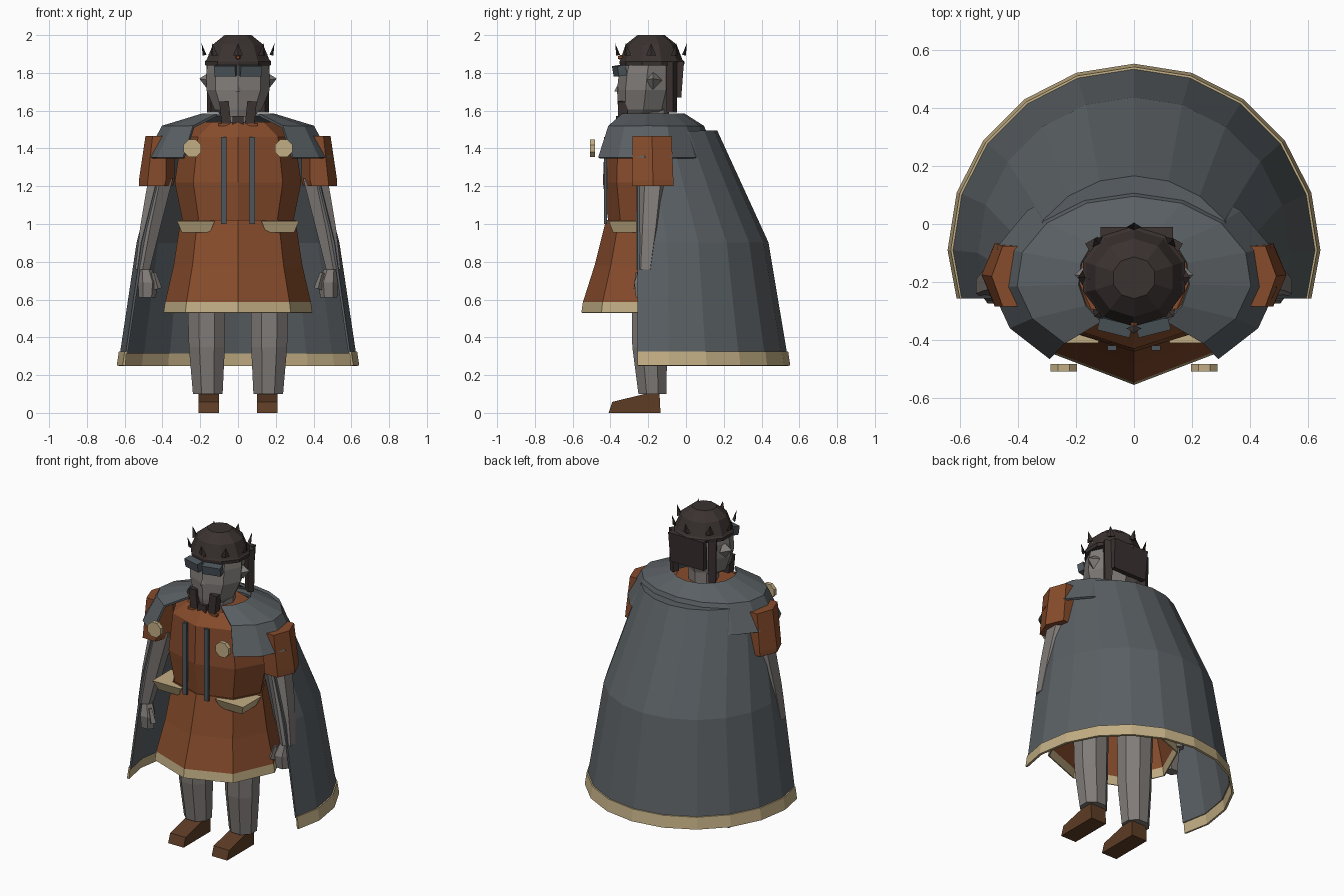
import bpy, bmesh
from math import cos, sin, radians
from mathutils import Vector

cube = bpy.data.objects.get("Cube")
if cube:
    bpy.data.objects.remove(cube)


def material(name, r, g, b):
    lin = [((c / 255 + 0.055) / 1.055) ** 2.4 for c in (r, g, b)] + [1]
    m = bpy.data.materials.new(name)
    m.use_nodes = True
    m.diffuse_color = lin
    m.node_tree.nodes["Principled BSDF"].inputs["Base Color"].default_value = lin
    return m


RUST = material("rust cloth", 135, 76, 44)
TAN = material("tan trim", 194, 174, 132)
CAPE = material("cape grey", 90, 96, 100)
SKIN = material("grey skin", 128, 123, 120)
LEATHER = material("brown leather", 93, 60, 37)
DARK = material("dark helmet", 58, 50, 48)
SLATE = material("slate", 77, 86, 92)


def finish(name, bm, mats):
    bmesh.ops.recalc_face_normals(bm, faces=bm.faces)
    me = bpy.data.meshes.new(name)
    bm.to_mesh(me)
    bm.free()
    for m in mats:
        me.materials.append(m)
    ob = bpy.data.objects.new(name, me)
    bpy.context.collection.objects.link(ob)
    return ob


def loft(name, rings, mats, n=8, start=-90, arc=360, caps=True, trim_below=0, front=-9, thick=0):
    """Skin elliptical rings (z, rx, ry, cy, cx); arc < 360 leaves the front open."""
    bm = bmesh.new()
    closed = arc == 360
    count = n if closed else n + 1
    rows = []
    for z, rx, ry, cy, *cx in rings:
        row = []
        for i in range(count):
            a = radians(start + arc * i / n)
            x = (cx[0] if cx else 0) + rx * cos(a)
            row.append(bm.verts.new((x, max(cy + ry * sin(a), front), z)))
        rows.append(row)
    for lo, hi in zip(rows, rows[1:]):
        for i in range(n):
            j = (i + 1) % count
            f = bm.faces.new((lo[i], lo[j], hi[j], hi[i]))
            if f.calc_center_median().z < trim_below:
                f.material_index = 1
    if closed and caps:
        bm.faces.new(rows[0])
        bm.faces.new(rows[-1])
    ob = finish(name, bm, mats)
    if thick:
        mod = ob.modifiers.new("thickness", "SOLIDIFY")
        mod.thickness = thick
        mod.offset = 0
    return ob


def box(name, loc, size, mat, rot=(0, 0, 0), taper=1.0):
    """Box whose lower end is scaled by taper."""
    bm = bmesh.new()
    bmesh.ops.create_cube(bm, size=1)
    for v in bm.verts:
        if v.co.z < 0:
            v.co.x *= taper
            v.co.y *= taper
        v.co = Vector(v.co[i] * size[i] for i in range(3))
    ob = finish(name, bm, [mat])
    ob.location = loc
    ob.rotation_euler = [radians(a) for a in rot]


def cone(name, loc, r1, r2, depth, mat, sides=4, rot=(0, 0, 0), flat=1.0):
    bm = bmesh.new()
    bmesh.ops.create_cone(bm, cap_ends=True, segments=sides, radius1=r1, radius2=r2, depth=depth)
    for v in bm.verts:
        v.co.x *= flat
    ob = finish(name, bm, [mat])
    ob.location = loc
    ob.rotation_euler = [radians(a) for a in rot]


def prism(name, outline, direction, mat):
    """Extrude a closed outline of 3D points along a direction."""
    bm = bmesh.new()
    face = bm.faces.new([bm.verts.new(p) for p in outline])
    new = bmesh.ops.extrude_face_region(bm, geom=[face])["geom"]
    verts = [g for g in new if isinstance(g, bmesh.types.BMVert)]
    bmesh.ops.translate(bm, verts=verts, vec=direction)
    # The starting face is replaced so the solid stays closed
    if not face.is_valid or not any(len(e.link_faces) == 1 for e in bm.edges):
        return finish(name, bm, [mat])
    bmesh.ops.holes_fill(bm, edges=bm.edges[:])
    return finish(name, bm, [mat])


# Tunic: torso, and a flared skirt open below with a trimmed hem
loft("tunic_torso", [(1.0, .29, .22, -.19), (1.22, .335, .25, -.19),
                     (1.46, .3, .24, -.19), (1.54, .19, .17, -.2)], [RUST])
loft("tunic_skirt", [(.53, .39, .36, -.19), (.585, .382, .352, -.19),
                     (.78, .337, .29, -.19), (1.02, .3, .23, -.19)],
     [RUST, TAN], caps=False, trim_below=.58, thick=.008)

# Cape with a trimmed hem, and the shoulder mantle over it
loft("cape", [(.25, .635, .635, -.09), (.32, .626, .626, -.09), (.32, .619, .619, -.09),
              (.9, .53, .53, -.1), (1.488, .38, .362, -.2), (1.484, .28, .25, -.2)],
     [CAPE, TAN], n=12, start=-18, arc=216, trim_below=.322, front=-.255, thick=.014)
loft("mantle", [(1.35, .488, .34, -.185), (1.515, .4, .275, -.185), (1.578, .19, .18, -.19)],
     [CAPE], n=12, start=-54, arc=288, thick=.014)

# Head, neck and face
loft("neck", [(1.48, .09, .09, -.18), (1.66, .09, .09, -.18)], [SKIN])
loft("head", [(1.57, .08, .1, -.255), (1.605, .125, .135, -.225), (1.71, .168, .152, -.213),
              (1.8, .168, .15, -.205), (1.9, .155, .14, -.19)], [SKIN])
cone("nose", (0, -.362, 1.72), .018, 0, .035, SKIN)

# Helmet with a rim, forehead gem and a ring of flat spikes leaning outward
loft("helmet", [(1.84, .182, .17, -.18), (1.86, .184, .172, -.18), (1.87, .174, .164, -.183),
                (1.95, .14, .135, -.185), (2.0, .075, .072, -.185)], [DARK], n=10)
cone("forehead_gem", (0, -.35, 1.882), .014, .008, .02, RUST, 6, (90, 0, 0))
for k in range(8):
    turn = 45 * k - 90
    a = radians(turn)
    cone("helmet_spike", (.185 * cos(a), -.185 + .182 * sin(a), 1.925), .026, 0, .065,
         DARK, 4, (0, 14, turn), .4)

# Hair behind the head, and the beard tuft
box("hair_back", (.01, -.035, 1.765), (.25, .035, .19), DARK, (-4, 0, 0), .95)
box("beard_tuft", (0, -.345, 1.54), (.06, .05, .065), DARK)
box("tuft_band", (0, -.345, 1.5), (.065, .055, .014), RUST)

# Paired parts
for s in (-1, 1):
    side = "left" if s > 0 else "right"
    cone(side + "_ear", (s * .178, -.175, 1.765), .05, 0, .055, SKIN, 4, (0, s * 80, 0))
    box(side + "_hair_lock", (s * .135, -.075, 1.725), (.05, .045, .27), DARK, (0, 0, -s * 30), .85)
    box(side + "_lens", (s * .065, -.352, 1.812), (.115, .045, .055), SLATE, (10, 0, s * 14))
    box(side + "_beard_braid", (s * .068, -.335, 1.59), (.05, .05, .12), DARK, (0, s * 6, 0))
    box(side + "_braid_band", (s * .075, -.335, 1.525), (.055, .055, .014), RUST)
    box(side + "_chest_strap", (s * .076, -.427, 1.23), (.03, .016, .46), SLATE)
    cone(side + "_brooch", (s * .242, -.495, 1.4), .05, .05, .026, TAN, 8, (90, 22.5, 0))
    box(side + "_belt_plate", (s * .223, -.315, .985), (.2, .19, .06), TAN, taper=.74)

    # Arm with a short faceted sleeve
    loft(side + "_sleeve", [(1.2, .09, .125, -.175, s * .435), (1.23, .095, .125, -.175, s * .43),
                            (1.465, .075, .12, -.18, s * .415)], [RUST], n=6, start=0)
    loft(side + "_arm", [(.76, .045, .05, -.215, s * .505), (.98, .062, .07, -.195, s * .465),
                         (1.24, .075, .085, -.175, s * .41)], [SKIN], n=6)
    loft(side + "_hand", [(.61, .045, .035, -.235, s * .48), (.69, .052, .045, -.235, s * .478),
                          (.76, .035, .035, -.22, s * .49)], [SKIN], n=6, start=-60)
    cone(side + "_thumb", (s * .435, -.255, .7), .022, .012, .09, SKIN, 4, (0, s * 15, 0))

    # Leg and wedge shoe
    loft(side + "_leg", [(.1, .085, .08, -.178, s * .16), (.35, .103, .1, -.192, s * .165),
                         (.9, .115, .11, -.19, s * .17)], [SKIN], n=8, start=-67.5)
    profile = ((-.41, 0), (-.135, 0), (-.14, .1), (-.22, .1), (-.39, .058))
    prism(side + "_shoe", [(s * .1, y, z) for y, z in profile], (s * .11, 0, 0), LEATHER)
